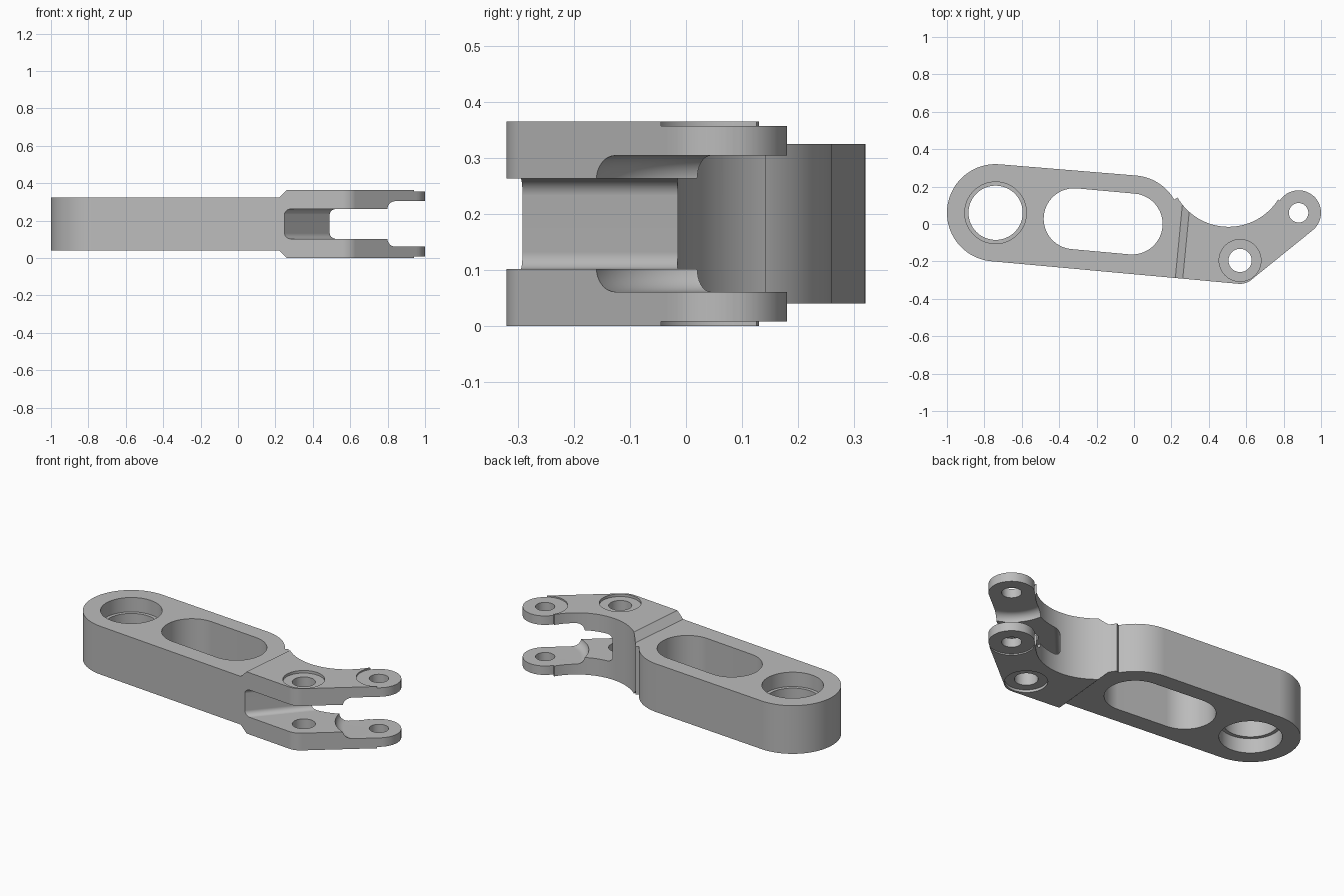
import bpy, bmesh
from math import radians, cos, sin, pi
from mathutils import Matrix, Vector

cube = bpy.data.objects.get("Cube")
if cube:
    bpy.data.objects.remove(cube)

H = 0.365          # full height of the fork
MID = H / 2


def arc(cx, cy, r, a0, a1, n=24):
    """Points on an arc, angles in degrees."""
    return [(cx + r * cos(radians(a0 + (a1 - a0) * i / n)),
             cy + r * sin(radians(a0 + (a1 - a0) * i / n))) for i in range(n + 1)]


def finish(name, bm):
    bmesh.ops.remove_doubles(bm, verts=bm.verts, dist=1e-5)
    bmesh.ops.recalc_face_normals(bm, faces=bm.faces)
    mesh = bpy.data.meshes.new(name)
    bm.to_mesh(mesh)
    bm.free()
    obj = bpy.data.objects.new(name, mesh)
    bpy.context.collection.objects.link(obj)
    return obj


def extrude(name, pts, to_3d, direction):
    """Closed profile swept along a direction."""
    bm = bmesh.new()
    face = bm.faces.new([bm.verts.new(to_3d(a, b)) for a, b in pts])
    geom = bmesh.ops.extrude_face_region(bm, geom=[face])["geom"]
    bmesh.ops.translate(bm, vec=direction,
                        verts=[g for g in geom if isinstance(g, bmesh.types.BMVert)])
    return finish(name, bm)


def plan_prism(name, pts):
    return extrude(name, pts, lambda x, y: (x, y, -0.1), (0, 0, H + 0.2))


def side_prism(name, pts, x, y, angle):
    """Side profile swept across the part, then turned about z."""
    obj = extrude(name, pts, lambda u, z: (u, -2, z), (0, 4, 0))
    obj.data.transform(Matrix.Translation((x, y, 0)) @ Matrix.Rotation(radians(angle), 4, 'Z'))
    return obj


def lathe(name, half, x, y, steps=64):
    """Revolve the lower half profile (r, z), mirrored about mid height."""
    pts = half + [(r, H - z) for r, z in reversed(half)]
    bm = bmesh.new()
    verts = [bm.verts.new((r, 0, z)) for r, z in pts]
    edges = [bm.edges.new(p) for p in zip(verts, verts[1:])]
    bmesh.ops.spin(bm, geom=verts + edges, cent=(0, 0, 0), axis=(0, 0, 1),
                   angle=2 * pi, steps=steps)
    bmesh.ops.translate(bm, verts=bm.verts, vec=(x, y, 0))
    return finish(name, bm)


def stepped(name, x, y, r_out, r_in, depth):
    """Through hole with a wider recess from both sides."""
    return lathe(name, [(0, -0.1), (r_out, -0.1), (r_out, depth), (r_in, depth)], x, y)


# Lever plan outline: big eye, fork corner, small eye, concave waist, shoulder
outline = (arc(-0.74, 0.06, 0.26, 85, 265, 40)
           + arc(0.567, -0.225, 0.095, 265, 309, 10)
           + arc(0.88, 0.06, 0.12, -51, 147, 32)
           + arc(0.505, 0.30, 0.315, -32.6, -149.8, 40)
           + arc(-0.01, 0, 0.26, 30, 85, 16))
lever = plan_prism("forked_lever", outline)

# Thickness profile: thinner arm with a chamfered step up to the fork
low = [(-2, 0.04), (0, 0.04), (0.04, 0), (2, 0)]
thickness = side_prism("thickness", low + [(u, H - z) for u, z in reversed(low)],
                       0.24, -0.09, -5.5)

# Fork gap with rounded inner corners
gap_low = [(2, 0.102)] + arc(0.03, 0.132, 0.03, 270, 180, 8)
fork_gap = side_prism("fork_gap", gap_low + [(u, H - z) for u, z in reversed(gap_low)],
                      0.37, -0.1525, -41.1)

# Filleted relief between the prongs at the small eye
relief = lathe("relief", [(0, 0.061)] + arc(0.19, 0.106, 0.045, 270, 360, 8), 0.88, 0.06)

# Lightening slot in the arm
arm_slot = plan_prism("arm_slot", arc(-0.32, 0.028, 0.163, 85, 265) + arc(-0.01, 0, 0.163, 265, 445))

cutters = [
    fork_gap, relief, arm_slot,
    stepped("main_bore", -0.74, 0.06, 0.165, 0.145, 0.125),
    stepped("pivot_hole", 0.567, -0.195, 0.112, 0.062, 0.015),
    stepped("tip_hole", 0.88, 0.06, 0.1215, 0.052, 0.008),
]

# Shape the lever
bpy.ops.object.select_all(action='DESELECT')
bpy.context.view_layer.objects.active = lever
lever.select_set(True)
for cutter in [thickness] + cutters:
    mod = lever.modifiers.new(cutter.name, 'BOOLEAN')
    mod.operation = 'INTERSECT' if cutter is thickness else 'DIFFERENCE'
    mod.solver = 'EXACT'
    mod.object = cutter
    bpy.ops.object.modifier_apply(modifier=mod.name)
    bpy.data.objects.remove(cutter)

# Satin grey metal
metal = bpy.data.materials.new("grey_metal")
metal.use_nodes = True
colour = (0.5, 0.5, 0.5, 1)
metal.diffuse_color = colour
metal.node_tree.nodes["Principled BSDF"].inputs["Base Color"].default_value = colour
lever.data.materials.clear()
lever.data.materials.append(metal)

# Smooth the curved walls, keep the machined edges crisp
bpy.ops.object.shade_smooth_by_angle(angle=radians(25))
weighted = lever.modifiers.new("weighted_normals", 'WEIGHTED_NORMAL')
weighted.keep_sharp = True
